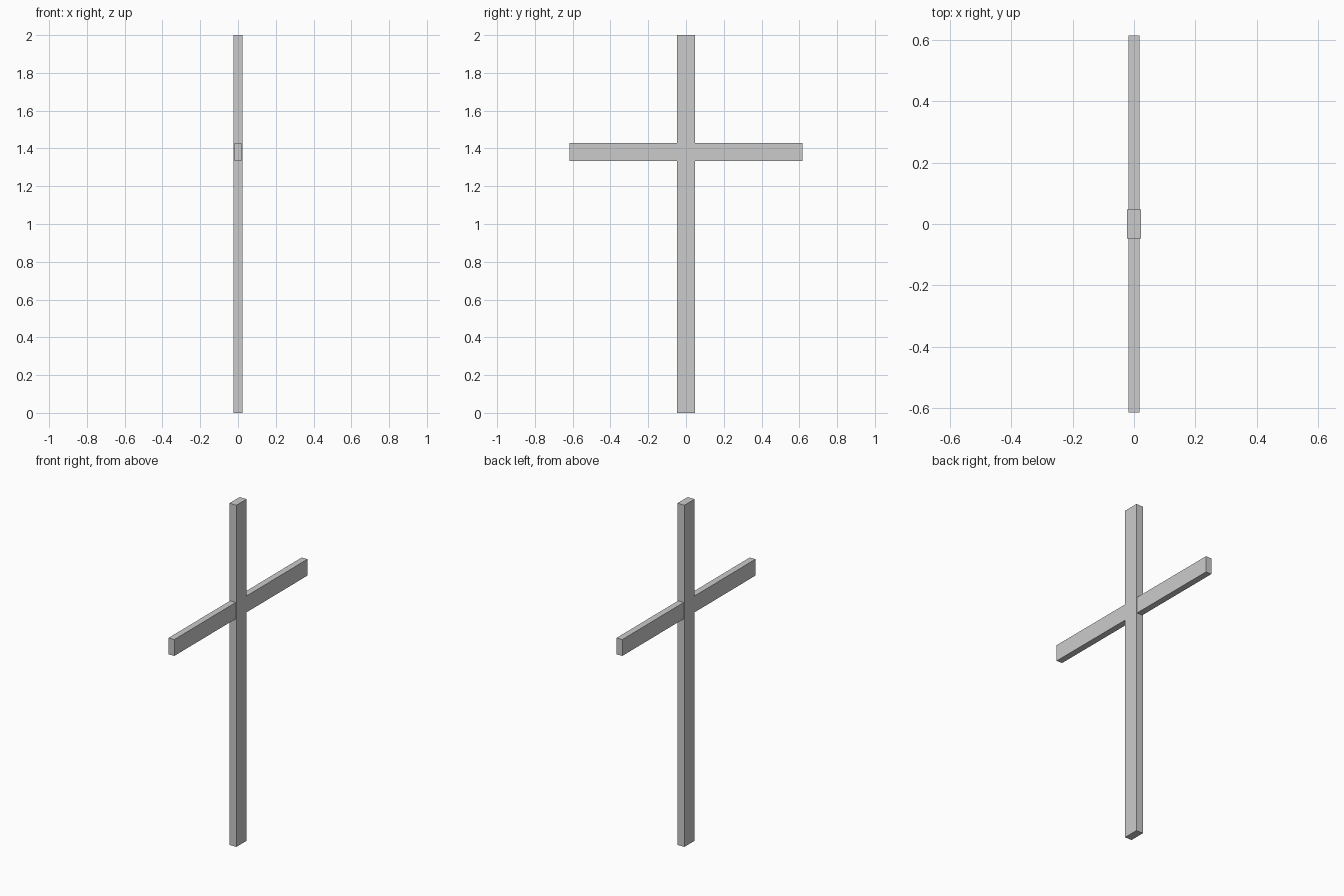
import bpy

if "Cube" in bpy.data.objects:
    bpy.data.objects.remove(bpy.data.objects["Cube"])


def box(name, size, centre):
    bpy.ops.mesh.primitive_cube_add(size=1, location=centre)
    obj = bpy.context.object
    obj.name = name
    obj.scale = size
    bpy.ops.object.transform_apply(location=False, rotation=False, scale=True)
    return obj


# Upright post
box("upright_post", (0.045, 0.094, 2.0), (0, 0, 1.0))

# Crossbeam, slightly thinner than the post so it sits recessed
box("crossbeam", (0.037, 1.232, 0.096), (0, 0, 1.382))
